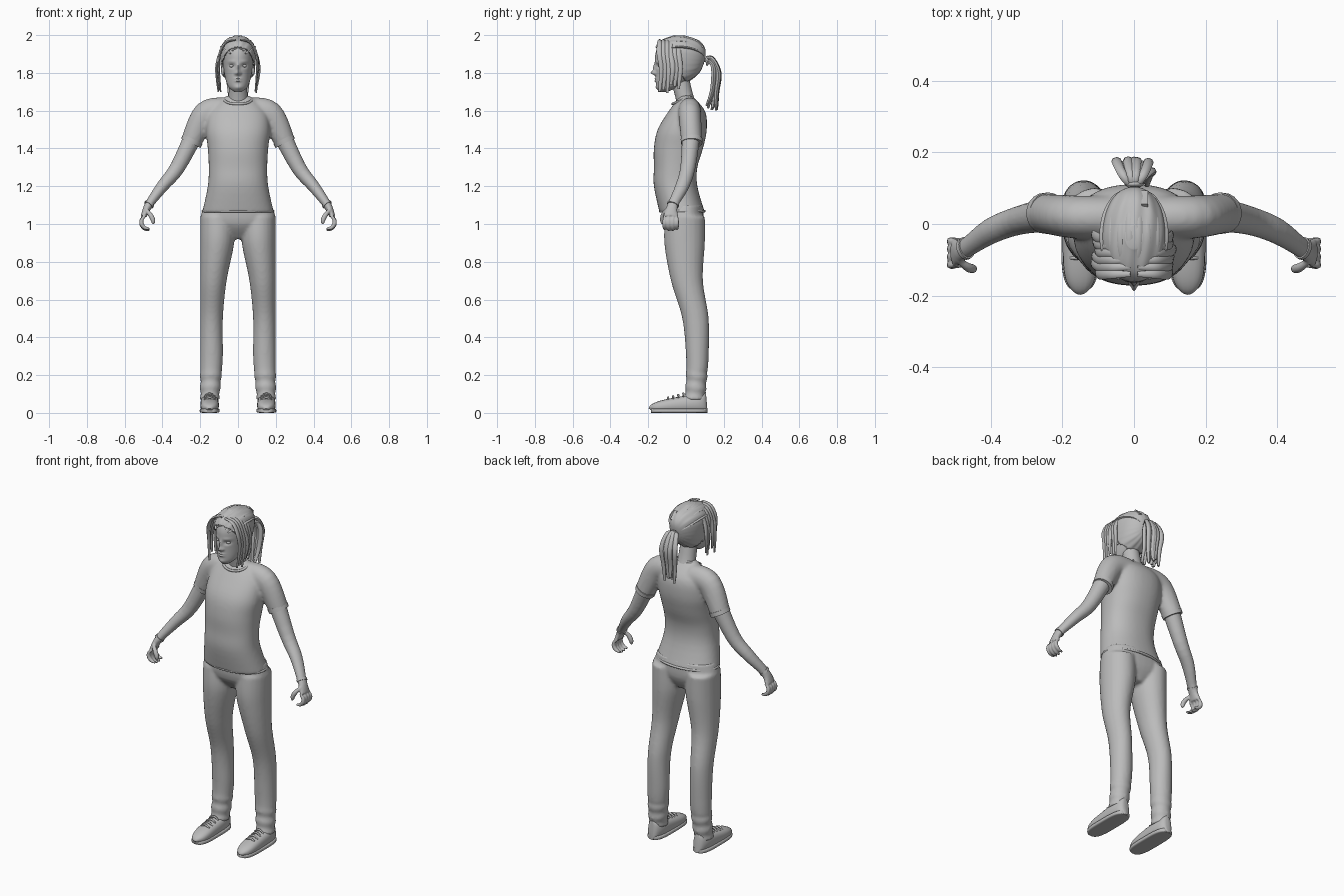
import bpy, bmesh, math, random
from mathutils import Vector, Matrix

random.seed(4)
if "Cube" in bpy.data.objects:
    bpy.data.objects.remove(bpy.data.objects["Cube"])

GREY = (0.5, 0.5, 0.5, 1)
grey = bpy.data.materials.new("neutral_grey")
grey.use_nodes = True
grey.diffuse_color = GREY
grey.node_tree.nodes["Principled BSDF"].inputs["Base Color"].default_value = GREY

ACROSS, FORWARD, UP = Vector((1, 0, 0)), Vector((0, 1, 0)), Vector((0, 0, 1))
SIDES = (1, -1)


def blend(before, start, end, after, t):
    """Smooth curve between start and end."""
    return (start + (end - before) * t / 2
            + (before - 2.5 * start + 2 * end - after / 2) * t ** 2
            + (1.5 * (start - end) + (after - before) / 2) * t ** 3)


def resample(keys, steps):
    out = []
    last = len(keys) - 1
    for i in range(last):
        around = (keys[max(i - 1, 0)], keys[i], keys[i + 1], keys[min(i + 2, last)])
        for step in range(steps):
            out.append([blend(*values, step / steps) for values in zip(*around)])
    return out + [keys[last]]


def loft(bm, keys, steps=4, sides=20, ref=FORWARD, axis=None, power=2, mirror=1):
    """Skin rings given as x, y, z, radius across, radius along ref."""
    stations = resample(keys, steps)
    points = [Vector(station[:3]) for station in stations]
    rings = []
    for i, (centre, station) in enumerate(zip(points, stations)):
        ahead, behind = points[min(i + 1, len(points) - 1)], points[max(i - 1, 0)]
        tangent = axis or (ahead - behind).normalized()
        u = ref.cross(tangent).normalized()
        v = tangent.cross(u)
        verts = []
        for k in range(sides):
            angle = k * math.tau / sides
            c, s = (math.copysign(abs(value) ** (2 / power), value)
                    for value in (math.cos(angle), math.sin(angle)))
            p = centre + u * c * max(station[3], 0.001) + v * s * max(station[4], 0.001)
            verts.append(bm.verts.new((p.x * mirror, p.y, max(p.z, 0))))
        rings.append(verts)
    for low, high in zip(rings, rings[1:]):
        for k in range(sides):
            following = (k + 1) % sides
            bm.faces.new((low[k], low[following], high[following], high[k]))
    bm.faces.new(rings[0])
    bm.faces.new(rings[-1])


def stack(bm, keys, outer=None, **options):
    """Horizontal rings given as height, half width, front, back."""
    loft(bm, [(outer - width if outer else 0, (front + back) / 2, z, width, (back - front) / 2)
              for z, width, front, back in keys], axis=UP, **options)


def strand(bm, points, radius, flat=2, **options):
    """Tapered tube through points."""
    keys = []
    for i, point in enumerate(points):
        size = radius * (0.25 + 0.75 * math.sin(math.pi * (i + 0.5) / len(points)))
        keys.append((*point, size / flat, size))
    loft(bm, keys, sides=8, **options)


def ball(bm, centre, size):
    matrix = Matrix.Translation(centre) @ Matrix.Diagonal((*size, 1))
    bmesh.ops.create_uvsphere(bm, u_segments=16, v_segments=10, radius=1, matrix=matrix)


def band(bm, centre, wide, deep, thick, tilt=0.0, count=40, sides=8):
    """Thin closed ring, tilted about x."""
    turn = Matrix.Rotation(tilt, 3, 'X')
    rows = []
    for i in range(count):
        a = i * math.tau / count
        row = []
        for k in range(sides):
            b = k * math.tau / sides
            offset = Vector((math.cos(a) * (wide + thick * math.cos(b)),
                             math.sin(a) * (deep + thick * math.cos(b)), thick * math.sin(b)))
            row.append(bm.verts.new(Vector(centre) + turn @ offset))
        rows.append(row)
    for i, row in enumerate(rows):
        following = rows[(i + 1) % count]
        for k in range(sides):
            j = (k + 1) % sides
            bm.faces.new((row[k], row[j], following[j], following[k]))


def finish(name, bm, voxel=0, smooth=4, solid=0):
    """Turn the mesh into an object; voxel fuses overlapping pieces."""
    bmesh.ops.recalc_face_normals(bm, faces=bm.faces)
    mesh = bpy.data.meshes.new(name)
    bm.to_mesh(mesh)
    bm.free()
    mesh.materials.append(grey)
    mesh.polygons.foreach_set("use_smooth", [True] * len(mesh.polygons))
    mesh.set_sharp_from_angle(angle=math.radians(50))
    ob = bpy.data.objects.new(name, mesh)
    bpy.context.collection.objects.link(ob)
    if solid:
        ob.modifiers.new("thickness", 'SOLIDIFY').thickness = solid
    if voxel:
        fuse = ob.modifiers.new("fuse", 'REMESH')
        fuse.mode, fuse.voxel_size, fuse.use_smooth_shade = 'VOXEL', voxel, True
        soften = ob.modifiers.new("soften", 'SMOOTH')
        soften.factor, soften.iterations = 0.5, smooth


# Shirt: torso and sleeves fused, with hem, cuffs and collar
bm = bmesh.new()
stack(bm, [(1.06, .19, -.14, .1), (1.2, .16, -.17, .06), (1.3, .155, -.17, .06), (1.4, .16, -.17, .09),
           (1.5, .17, -.15, .11), (1.6, .15, -.09, .1), (1.68, .06, -.03, .03)], sides=40, power=2.25)
for side in SIDES:
    loft(bm, [(.06, .02, 1.6, .07, .06), (.17, .02, 1.58, .07, .06), (.25, .03, 1.43, .055, .055)],
         steps=6, mirror=side)
finish("shirt", bm, voxel=.009, smooth=6)

bm = bmesh.new()
band(bm, (0, -.02, 1.657), .072, .055, .007, tilt=.4)
finish("collar", bm)
bm = bmesh.new()
band(bm, (0, -.02, 1.068), .186, .117, .007)
finish("shirt_hem", bm)
bm = bmesh.new()
for side in SIDES:
    loft(bm, [(.239, .03, 1.45, .058, .058), (.25, .03, 1.428, .057, .057)], mirror=side)
finish("sleeve_cuffs", bm)

# Trousers: hips and legs fused, with creased ankles
bm = bmesh.new()
stack(bm, [(1.1, .18, -.12, .09), (1, .19, -.11, .09), (.92, .04, -.05, .05)], sides=36, power=2.3)
for side in SIDES:
    stack(bm, [(1.04, .09, -.11, .1), (.9, .09, -.115, .1), (.7, .07, -.08, .09), (.5, .06, -.02, .12),
               (.3, .06, 0, .12), (.17, .055, 0, .11), (.07, .05, -.01, .1)],
          outer=.2, steps=8, sides=24, mirror=side)
for v in bm.verts:
    if v.co.z < .22:
        axis = Vector((math.copysign(.147, v.co.x), .055, v.co.z))
        v.co = axis + (v.co - axis) * (1 + .06 * math.sin(v.co.z * 100 + v.co.y * 15))
finish("trousers", bm, voxel=.009)

# Arms and hands: forearm, palm, curled fingers and thumb
bm = bmesh.new()
for side in SIDES:
    loft(bm, [(.22, .03, 1.5, .05, .05), (.32, .01, 1.3, .04, .04), (.4, -.02, 1.2, .032, .036),
              (.473, -.07, 1.1, .022, .028), (.5, -.08, 1.04, .015, .04)], mirror=side)
    for finger in range(4):
        y = -.048 - .022 * finger
        reach = .036 if finger in (0, 3) else .042
        curl = [1.1 - .7 * joint for joint in range(5)]
        strand(bm, [(.472 + .04 * math.cos(a), y, 1.01 + reach * math.sin(a)) for a in curl],
               .012, flat=1, mirror=side)
    strand(bm, [(.49, -.1, 1.08), (.465, -.12, 1.05), (.45, -.125, 1.02), (.45, -.125, 1)],
           .014, flat=1, mirror=side)
finish("arms_and_hands", bm, voxel=.005, smooth=2)
bm = bmesh.new()
for side in SIDES:
    loft(bm, [(.467, -.066, 1.109, .027, .032), (.474, -.07, 1.1, .027, .032)], mirror=side)
finish("wristbands", bm)

# Shoes: uppers, soles and laces
upper, sole, laces = bmesh.new(), bmesh.new(), bmesh.new()
for side in SIDES:
    upper_keys, sole_keys = [], []
    for i in range(13):
        t = (1 - math.cos(math.pi * i / 12)) / 2
        y = .11 - .295 * t
        width = .012 + .037 * (1 - abs(2 * t - 1) ** 4) ** .5
        height = .03 + (.08 - .05 * t) * (1 - t ** 8) ** .5
        upper_keys.append((.15, y, height / 2, width, height / 2))
        sole_keys.append((.15, y, .012, width + .004, .012))
    loft(upper, upper_keys, steps=2, ref=UP, power=2.5, mirror=side)
    loft(sole, sole_keys, steps=2, ref=UP, power=5, mirror=side)
    for i in range(4):
        y, z = -.095 + .027 * i, .076 + .007 * i
        strand(laces, [(.12, y, z - .01), (.15, y, z + .005), (.18, y, z - .01)],
               .006, flat=1, mirror=side)
finish("shoe_uppers", upper)
finish("shoe_soles", sole)
finish("shoe_laces", laces)

# Neck
bm = bmesh.new()
loft(bm, [(0, .01, 1.61, .06, .055), (0, -.01, 1.68, .05, .047), (0, -.04, 1.8, .045, .05)], sides=24)
finish("neck", bm)

# Head: smooth skull with the front shaped by soft bumps
skull = [(1.7, .02, -.14, -.1), (1.73, .053, -.156, -.03), (1.8, .073, -.16, .06),
         (1.9, .08, -.162, .09), (1.96, .06, -.13, .06), (1.99, .01, -.06, -.02)]
bm = bmesh.new()
stack(bm, skull, sides=96, steps=16)
# Bump: x, height, spread across, spread up, depth
bumps = {"nose_tip": (0, 1.8, .011, .012, -.026), "nose_bridge": (0, 1.828, .008, .02, -.013),
         "upper_lip": (0, 1.769, .017, .004, -.008), "lower_lip": (0, 1.757, .015, .005, -.009),
         "chin": (0, 1.722, .02, .012, -.006), "eye_socket": (.032, 1.837, .015, .01, .013),
         "brow": (.036, 1.86, .02, .007, -.004), "nostril": (.014, 1.797, .005, .006, -.008)}
for v in bm.verts:
    if v.co.y < -.07:
        x, z = abs(v.co.x), v.co.z
        for place, height, wide, tall, depth in bumps.values():
            v.co.y += depth * math.exp(-((x - place) / wide) ** 2 - ((z - height) / tall) ** 2)
finish("head", bm)

eyes, ears = bmesh.new(), bmesh.new()
for side in SIDES:
    ball(eyes, (.032 * side, -.136, 1.837), (.014, .012, .009))
    ball(ears, (.08 * side, -.045, 1.815), (.01, .019, .03))
finish("eyes", eyes)
finish("ears", ears)

# Hair cap: swept back, cut along the hairline, with shallow grooves
bm = bmesh.new()
stack(bm, [(z + .006, width + .014, front - .01, back + .014) for z, width, front, back in skull],
      sides=96, steps=16)
for v in bm.verts:
    around = math.atan2(v.co.z - 1.86, v.co.x)
    v.co *= 1 + .001 * math.sin(around * 17 + v.co.y * 20)
cut = []
for face in bm.faces:
    middle = face.calc_center_median()
    if middle.z < max(1.755, 1.925 - 1.1 * (middle.y + .15)):
        cut.append(face)
bmesh.ops.delete(bm, geom=cut, context='FACES')
finish("hair_cap", bm, solid=.008)

# Loose locks framing the face and swept over the crown
bm = bmesh.new()
for side in SIDES:
    for i in range(6):
        y, low = -.14 + .02 * i, random.uniform(1.69, 1.74)
        out = .108 + random.uniform(-.008, .008)
        strand(bm, [(.01, y, 1.975), (.065, y, 1.96), (.097, y, 1.9), (out, y + .01, 1.82),
                    (out - .01, y, low)], .015, mirror=side)
    for i in range(4):
        x = .012 + .024 * i
        rise = .123 * math.sqrt(1 - (x / .1) ** 2)
        sweep = [.5 + .52 * step for step in range(6)]
        strand(bm, [(x * math.sin(a), -.035 - .135 * math.cos(a), 1.87 + rise * math.sin(a))
                    for a in sweep], .013, ref=ACROSS, mirror=side)
finish("hair_locks", bm)

# Ponytail with tie and clip
bm = bmesh.new()
for i in range(13):
    fan, wave = i / 6 - 1, random.uniform(-.015, .018)
    strand(bm, [(0, .095, 1.865), (.03 * fan, .135, 1.865 + wave), (.048 * fan, .16 + wave, 1.8),
                (.042 * fan, .15 + wave, 1.7), (.036 * fan, .135 + wave * 2, random.uniform(1.6, 1.64))],
           .015, flat=1.2, ref=ACROSS)
finish("ponytail", bm)
bm = bmesh.new()
band(bm, (0, .112, 1.864), .02, .02, .007, tilt=math.pi / 2)
finish("hair_tie", bm)
bm = bmesh.new()
bmesh.ops.create_cube(bm, size=1, matrix=Matrix.Translation((.03, .07, 1.955))
                      @ Matrix.Rotation(-.8, 4, 'X') @ Matrix.Diagonal((.018, .055, .012, 1)))
finish("hair_clip", bm)
